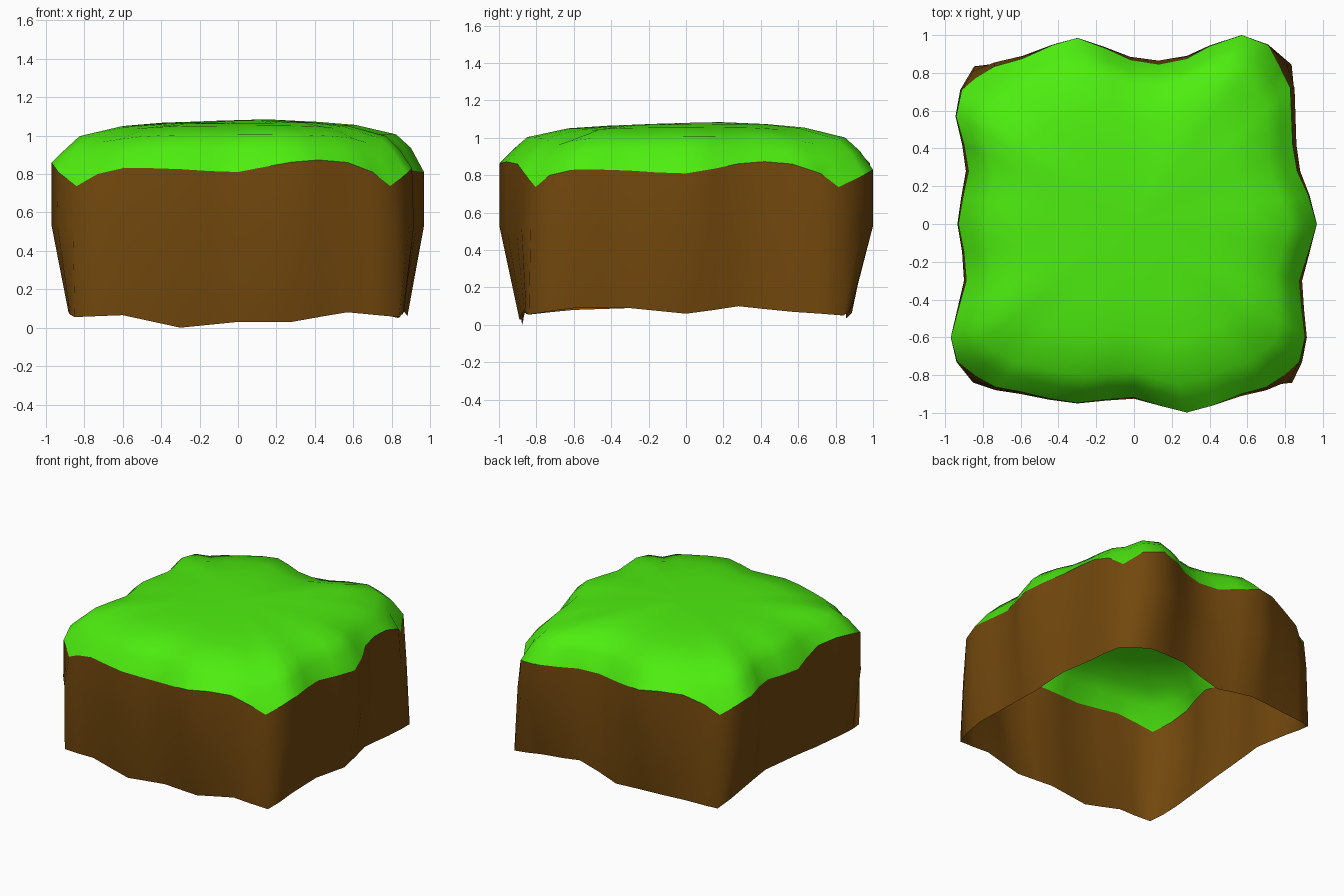
import bpy, bmesh

if "Cube" in bpy.data.objects:
    bpy.data.objects.remove(bpy.data.objects["Cube"])

# Wavy plan outline, one list per side (12 steps each, counter-clockwise from front left)
FRONT = [(-.86, -.83), (-.73, -.88), (-.6, -.9), (-.45, -.93), (-.3, -.95), (-.15, -.935),
         (0, -.925), (.13, -.96), (.28, -.998), (.42, -.96), (.57, -.91), (.7, -.88)]
RIGHT = [(.82, -.83), (.89, -.73), (.915, -.6), (.9, -.45), (.89, -.3), (.93, -.15),
         (.968, 0), (.93, .15), (.88, .28), (.86, .42), (.855, .57), (.85, .72)]
BACK = [(.81, .84), (.71, .95), (.57, 1.0), (.4, .945), (.28, .89), (.13, .865),
        (-.02, .885), (-.15, .935), (-.3, .985), (-.43, .95), (-.59, .89), (-.74, .855)]
LEFT = [(-.85, .81), (-.92, .71), (-.945, .57), (-.91, .42), (-.89, .28), (-.915, .14),
        (-.935, 0), (-.91, -.15), (-.9, -.3), (-.935, -.45), (-.97, -.6), (-.94, -.73)]
outline = FRONT + RIGHT + BACK + LEFT
N = len(outline)

# Height of the grass edge, the same along every side
EDGE = [.737, .80, .83, .83, .825, .815, .81, .835, .862, .873, .86, .81]
# Height of the ragged lower edge, every second step round the outline
LOW = [.055, .065, .00, .03, .03, .08,
       .055, .09, .09, .06, .10, .07,
       .05, .11, .13, .035, .065, .065,
       .06, .12, .145, .13, .09, .08]


def push(p, fn):
    """Apply fn to the distance of a point from the centre, on its main axis (both at corners)."""
    x, y = p
    big = max(abs(x), abs(y))
    out = []
    for c in (x, y):
        if abs(c) > big - .06:
            c = fn(abs(c)) * (1 if c > 0 else -1)
        out.append(c)
    return out


def low(i):
    a = LOW[i // 2]
    b = LOW[((i + 1) // 2) % len(LOW)]
    return (a + b) / 2


rim = [(*push(p, lambda d: d - max(0, .96 - d) * .2), EDGE[i % 12]) for i, p in enumerate(outline)]
belly = [(*p, .53) for p in outline]
foot = [(*push(p, lambda d: .845 + .3 * (d - .845)), low(i)) for i, p in enumerate(outline)]


def grass_ring(scale, height, dip):
    """Scaled copy of the rim that sinks a little towards the corners."""
    ring = []
    for i, (x, y, z) in enumerate(rim):
        k = min(abs(x), abs(y)) / max(abs(x), abs(y))
        swell = .007 * (x + y) * (1 - scale)
        ring.append((x * scale, y * scale, height - dip * k ** 4 + swell))
    return ring


def skin(name, rings, color, cap=None):
    bm = bmesh.new()
    loops = [[bm.verts.new(p) for p in ring] for ring in rings]
    for a, b in zip(loops, loops[1:]):
        for i in range(N):
            j = (i + 1) % N
            bm.faces.new((a[i], a[j], b[j], b[i]))
    if cap:
        mid = bm.verts.new(cap)
        for i in range(N):
            bm.faces.new((loops[-1][i], loops[-1][(i + 1) % N], mid))
    for f in bm.faces:
        f.smooth = True
    mesh = bpy.data.meshes.new(name)
    bm.to_mesh(mesh)
    bm.free()
    mat = bpy.data.materials.new(name)
    mat.diffuse_color = color
    mat.use_nodes = True
    mat.node_tree.nodes["Principled BSDF"].inputs["Base Color"].default_value = mat.diffuse_color
    mesh.materials.append(mat)
    ob = bpy.data.objects.new(name, mesh)
    bpy.context.collection.objects.link(ob)


# Dirt walls, open underneath
skin("dirt_walls", [foot, belly, rim], (.17, .065, .004, 1))

# Domed grass top
skin("grass_top", [rim, grass_ring(.93, .935, .06), grass_ring(.85, 1.005, .045),
                   grass_ring(.63, 1.053, .015), grass_ring(.42, 1.068, 0),
                   grass_ring(.2, 1.075, 0)], (.075, .85, .005, 1), cap=(0, 0, 1.078))
